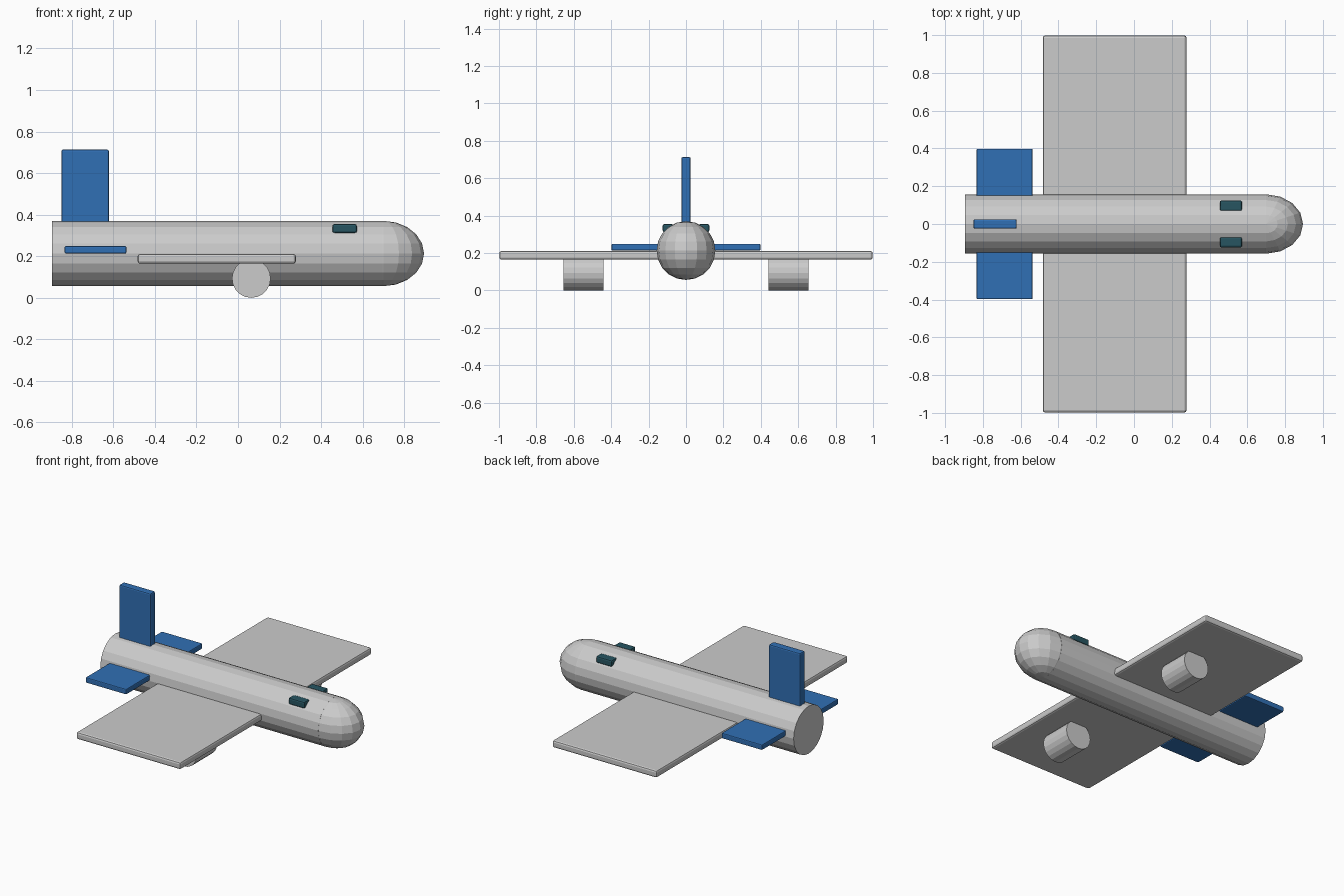
import bpy, math

if "Cube" in bpy.data.objects:
    bpy.data.objects.remove(bpy.data.objects["Cube"])

def mat(name, rgb):
    m = bpy.data.materials.new(name)
    m.diffuse_color = (*rgb, 1)
    m.use_nodes = True
    m.node_tree.nodes["Principled BSDF"].inputs["Base Color"].default_value = m.diffuse_color
    return m

blue = mat("blue", (0.03, 0.16, 0.46))
teal = mat("dark_teal", (0.02, 0.09, 0.12))

def box(name, lo, hi, bevel, material=None):
    bpy.ops.mesh.primitive_cube_add(size=1, location=[(a + b) / 2 for a, b in zip(lo, hi)])
    o = bpy.context.object
    o.name = name
    o.scale = [b - a for a, b in zip(lo, hi)]
    bpy.ops.object.transform_apply(location=False, rotation=False, scale=True)
    b = o.modifiers.new("bevel", 'BEVEL')
    b.width = bevel
    b.segments = 2
    if material:
        o.data.materials.append(material)
    return o

def cylinder(name, loc, radius, depth, rot, sides):
    bpy.ops.mesh.primitive_cylinder_add(vertices=sides, radius=radius, depth=depth,
                                        location=loc, rotation=rot)
    bpy.context.object.name = name

# Fuselage tube and faceted nose
cylinder("fuselage", (-0.1, 0, 0.213), 0.157, 1.59, (0, math.pi / 2, 0), 20)
bpy.ops.mesh.primitive_uv_sphere_add(segments=16, ring_count=10, radius=1, location=(0.70, 0, 0.213))
nose = bpy.context.object
nose.name = "nose"
nose.scale = (0.195, 0.157, 0.157)

# Wing, tailplane and fin
box("wing", (-0.483, -0.998, 0.164), (0.278, 0.998, 0.211), 0.012)
box("tailplane", (-0.834, -0.398, 0.213), (-0.537, 0.398, 0.249), 0.006, blue)
box("tail_fin", (-0.85, -0.025, 0.31), (-0.621, 0.025, 0.713), 0.008, blue)

# Cockpit windows and underwing engines on both sides
for side, s in (("left", 1), ("right", -1)):
    ys = sorted((s * 0.068, s * 0.125))
    box("window_" + side, (0.454, ys[0], 0.311), (0.572, ys[1], 0.355), 0.01, teal)
    cylinder("engine_" + side, (0.064, s * 0.548, 0.093), 0.093, 0.215, (math.pi / 2, 0, 0), 20)
